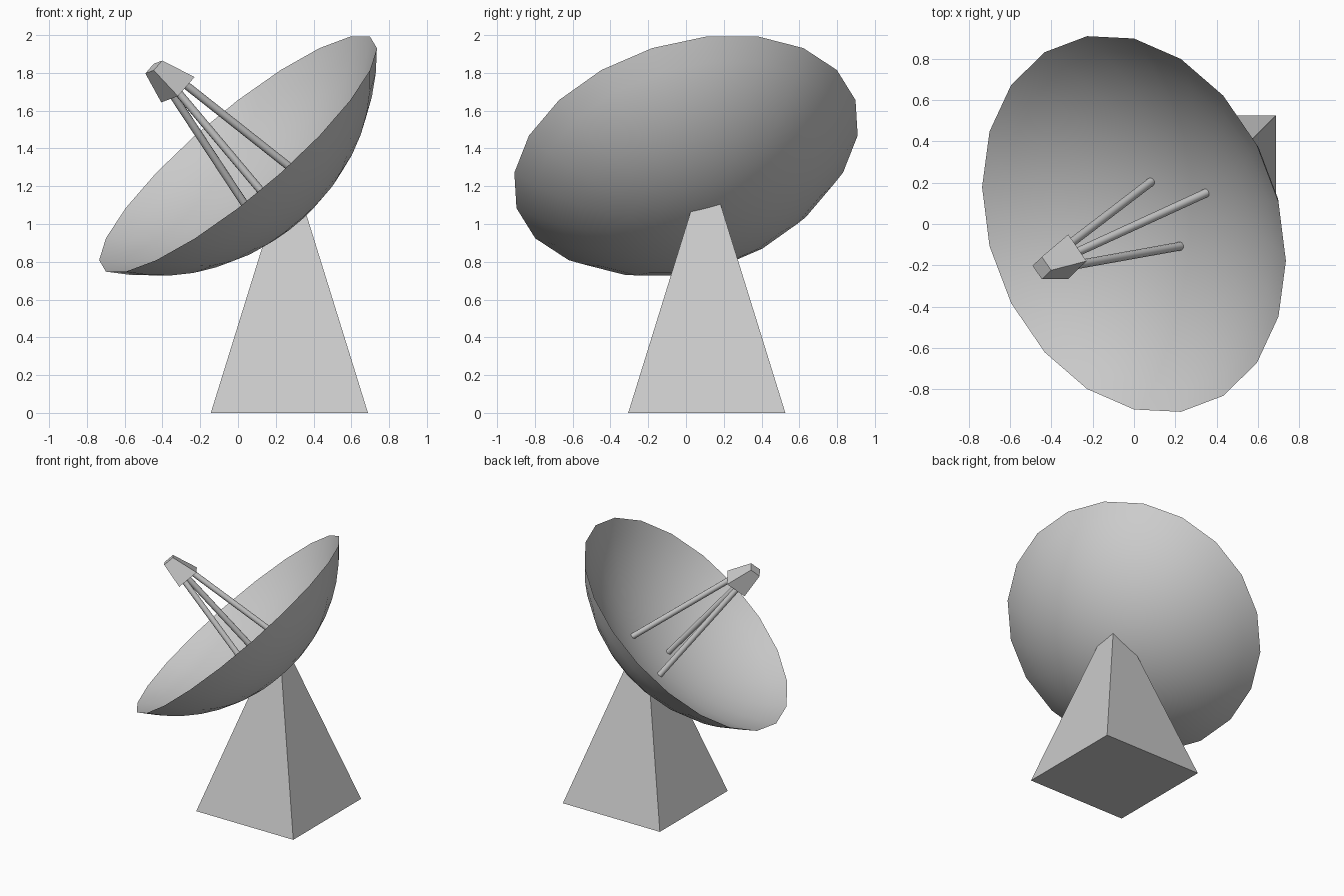
import bpy, math
from mathutils import Vector, Matrix

if "Cube" in bpy.data.objects:
    bpy.data.objects.remove(bpy.data.objects["Cube"])

# Dish frame: u and v span the rim plane, axis points out of the bowl
axis = Vector((-0.625, -0.237, 0.743)).normalized()
u = (Vector((1, 0, 0)) - axis * axis.x).normalized()
v = axis.cross(u)
rim_centre = Vector((0, 0, 1.37))
RIM, DEPTH_OUT, DEPTH_IN, SEGS, RINGS = 0.942, 0.463, 0.365, 20, 8


def at(r, ang, depth, centre=rim_centre):
    return centre + (u * math.cos(ang) + v * math.sin(ang)) * r - axis * depth


def make(name, verts, faces, smooth=False):
    me = bpy.data.meshes.new(name)
    me.from_pydata([tuple(p) for p in verts], [], faces)
    ob = bpy.data.objects.new(name, me)
    bpy.context.collection.objects.link(ob)
    if smooth:
        bpy.ops.object.select_all(action='DESELECT')
        ob.select_set(True)
        bpy.context.view_layer.objects.active = ob
        bpy.ops.object.shade_smooth_by_angle(angle=math.radians(40))
    return ob


def loft(name, loops, smooth=False):
    """Skin equal-length loops and cap both ends."""
    n = len(loops[0])
    verts = [p for loop in loops for p in loop]
    faces = [(k * n + i, k * n + (i + 1) % n, (k + 1) * n + (i + 1) % n, (k + 1) * n + i)
             for k in range(len(loops) - 1) for i in range(n)]
    last = (len(loops) - 1) * n
    faces += [tuple(reversed(range(n))), tuple(range(last, last + n))]
    return make(name, verts, faces, smooth)


def cap_profile(depth):
    """Radius and depth pairs of a spherical cap, from centre to rim."""
    s = (RIM ** 2 + depth ** 2) / (2 * depth)
    a = math.asin(RIM / s)
    return [(s * math.sin(a * i / RINGS), depth - s + s * math.cos(a * i / RINGS))
            for i in range(1, RINGS + 1)]


# Dish: outer bowl up to the rim, then the shallower inner bowl
profile = cap_profile(DEPTH_OUT) + cap_profile(DEPTH_IN)[-2::-1]
rings = [[at(r, math.tau * i / SEGS, d) for i in range(SEGS)] for r, d in profile]
n = len(rings)
verts = [at(0, 0, DEPTH_OUT)] + [p for ring in rings for p in ring] + [at(0, 0, DEPTH_IN)]
faces = []
for i in range(SEGS):
    j = (i + 1) % SEGS
    faces.append((0, 1 + j, 1 + i))
    for k in range(n - 1):
        a, b = 1 + k * SEGS, 1 + (k + 1) * SEGS
        faces.append((a + i, a + j, b + j, b + i))
    t = 1 + (n - 1) * SEGS
    faces.append((t + i, t + j, len(verts) - 1))
make("dish", verts, faces, True)

# Base: square pyramid whose top corners end just inside the dish wall
foot = Vector((0.272, 0.11, 0))
apex = Vector((0.272, 0.11, 1.34))
ball_r = (RIM ** 2 + DEPTH_OUT ** 2) / (2 * DEPTH_OUT)
ball_c = rim_centre + axis * (ball_r - DEPTH_OUT)
bottom, top = [], []
for sx, sy in ((-1, -1), (1, -1), (1, 1), (-1, 1)):
    p = foot + Vector((sx, sy, 0)) * 0.416
    t = 0.5
    while (p.lerp(apex, t) - ball_c).length > ball_r - 0.03:
        t += 0.002
    bottom.append(p)
    top.append(p.lerp(apex, t))
loft("pedestal", [bottom, top])

# Feed horn: four-sided tapered block
horn_base = Vector((-0.318, -0.158, 1.711))
horn_tip = Vector((-0.446, -0.213, 1.831))
loft("feed_horn", [[at(r, math.tau * i / 4, 0, c) for i in range(4)]
                   for c, r in ((horn_base, 0.113), (horn_tip, 0.057))])

# Three struts from the bowl to the horn
for k in range(3):
    ang = math.radians(32 + 120 * k)
    p, q = at(0.2, ang, 0.362), at(0.047, ang, -0.01, horn_base)
    rot = (q - p).to_track_quat('Z', 'Y')
    circle = [rot @ Vector((0.021 * math.cos(math.tau * i / 10),
                            0.021 * math.sin(math.tau * i / 10), 0)) for i in range(10)]
    loft(f"strut_{k + 1}", [[p + c for c in circle], [q + c for c in circle]], True)
